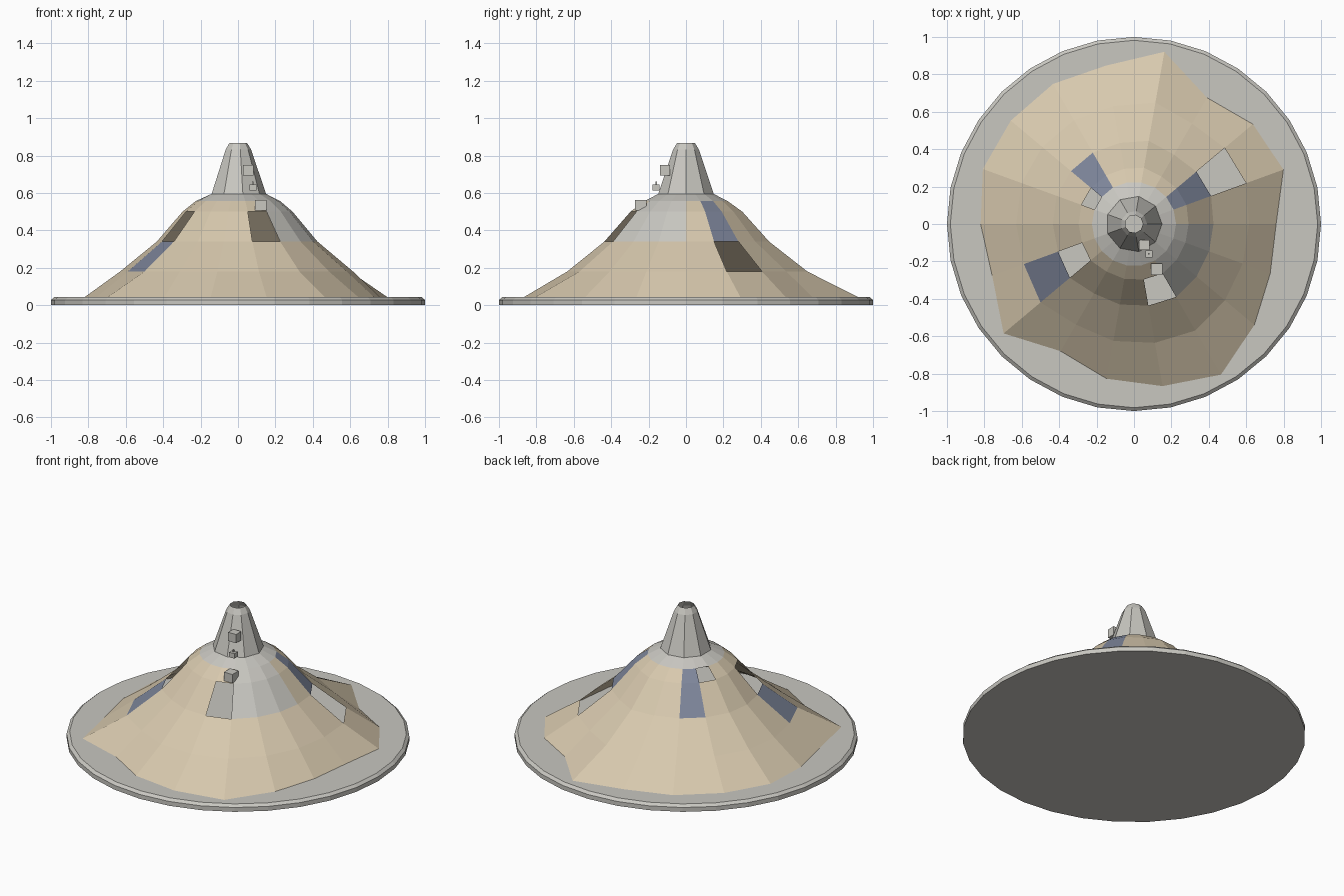
import bpy, bmesh
from math import cos, sin, radians

if "Cube" in bpy.data.objects:
    bpy.data.objects.remove(bpy.data.objects["Cube"])


def material(name, rgb):
    m = bpy.data.materials.new(name)
    m.use_nodes = True
    m.diffuse_color = (*rgb, 1)
    m.node_tree.nodes["Principled BSDF"].inputs["Base Color"].default_value = (*rgb, 1)
    return m


grey = material("warm grey", (0.58, 0.57, 0.53))
canvas = material("beige canvas", (0.68, 0.58, 0.42))
blue = material("slate blue", (0.21, 0.24, 0.33))


def finish(bm, name, mats):
    me = bpy.data.meshes.new(name)
    bm.to_mesh(me)
    bm.free()
    for m in mats:
        me.materials.append(m)
    ob = bpy.data.objects.new(name, me)
    bpy.context.collection.objects.link(ob)
    return ob


def loft(name, rings, mats, rule=lambda level, side: 0, capped=False):
    """Skin rings of (height, radii); rule gives a material index, or None for a hole."""
    bm = bmesh.new()
    n = len(rings[0][1])
    loops = []
    for z, radii in rings:
        loops.append([bm.verts.new((r * cos(radians(360 / n * i)), r * sin(radians(360 / n * i)), z))
                      for i, r in enumerate(radii)])
    for level, (a, b) in enumerate(zip(loops, loops[1:])):
        for i in range(n):
            index = rule(level, i)
            if index is not None:
                j = (i + 1) % n
                bm.faces.new((a[i], a[j], b[j], b[i])).material_index = index
    if capped:
        bm.faces.new(loops[0][::-1])
        bm.faces.new(loops[-1])
    return finish(bm, name, mats)


# Round base plate with a bevelled upper rim
loft("base_plate", [(0, [1] * 32), (0.028, [1] * 32), (0.043, [0.982] * 32)], [grey], capped=True)

# Tent cover: uneven hem, one radius every 20 degrees
hem = [0.76, 0.85, 0.83, 0.78, 0.935, 0.86, 0.865, 0.86, 0.86,
       0.82, 0.807, 0.91, 0.785, 0.84, 0.88, 0.93, 0.84, 0.775]


def follow(radius, amount):
    return [radius + amount * (r - 0.84) for r in hem]


# Panels keyed by (level, side): openings and coloured patches
openings = {(1, 1), (2, 10), (3, 7), (2, 14)}
blue_panels = {(2, 1), (3, 1), (2, 6), (3, 6), (1, 10)}


def cover_rule(level, side):
    if (level, side) in openings:
        return None
    if (level, side) in blue_panels:
        return 1
    return 2 if level >= 2 and side >= 15 else 0


loft("tent_cover", [(0.043, hem), (0.18, follow(0.635, 0.25)), (0.34, follow(0.437, 0.15)),
                    (0.5, follow(0.298, 0.08)), (0.557, [0.225] * 18)],
     [canvas, blue, grey], cover_rule)


# Nine-sided chimney, open at the top, with a sloping collar
def nonagon(radius):
    return [radius, radius * cos(radians(20))] * 9


loft("collar", [(0.557, [0.225] * 18), (0.595, nonagon(0.15))], [grey])
loft("chimney", [(0.595, nonagon(0.15)), (0.832, nonagon(0.07)), (0.868, nonagon(0.048))], [grey])


# Small boxes climbing the front
def box(name, centre, size):
    bm = bmesh.new()
    bmesh.ops.create_cube(bm, size=1)
    for v in bm.verts:
        v.co = [c + s * p for c, s, p in zip(centre, size, v.co)]
    finish(bm, name, [grey])


box("upper_box", (0.055, -0.112, 0.722), (0.056, 0.052, 0.056))
box("middle_box", (0.08, -0.16, 0.63), (0.036, 0.036, 0.032))
box("middle_box_pin", (0.08, -0.16, 0.652), (0.008, 0.008, 0.02))
box("lower_box", (0.122, -0.243, 0.535), (0.06, 0.062, 0.056))
